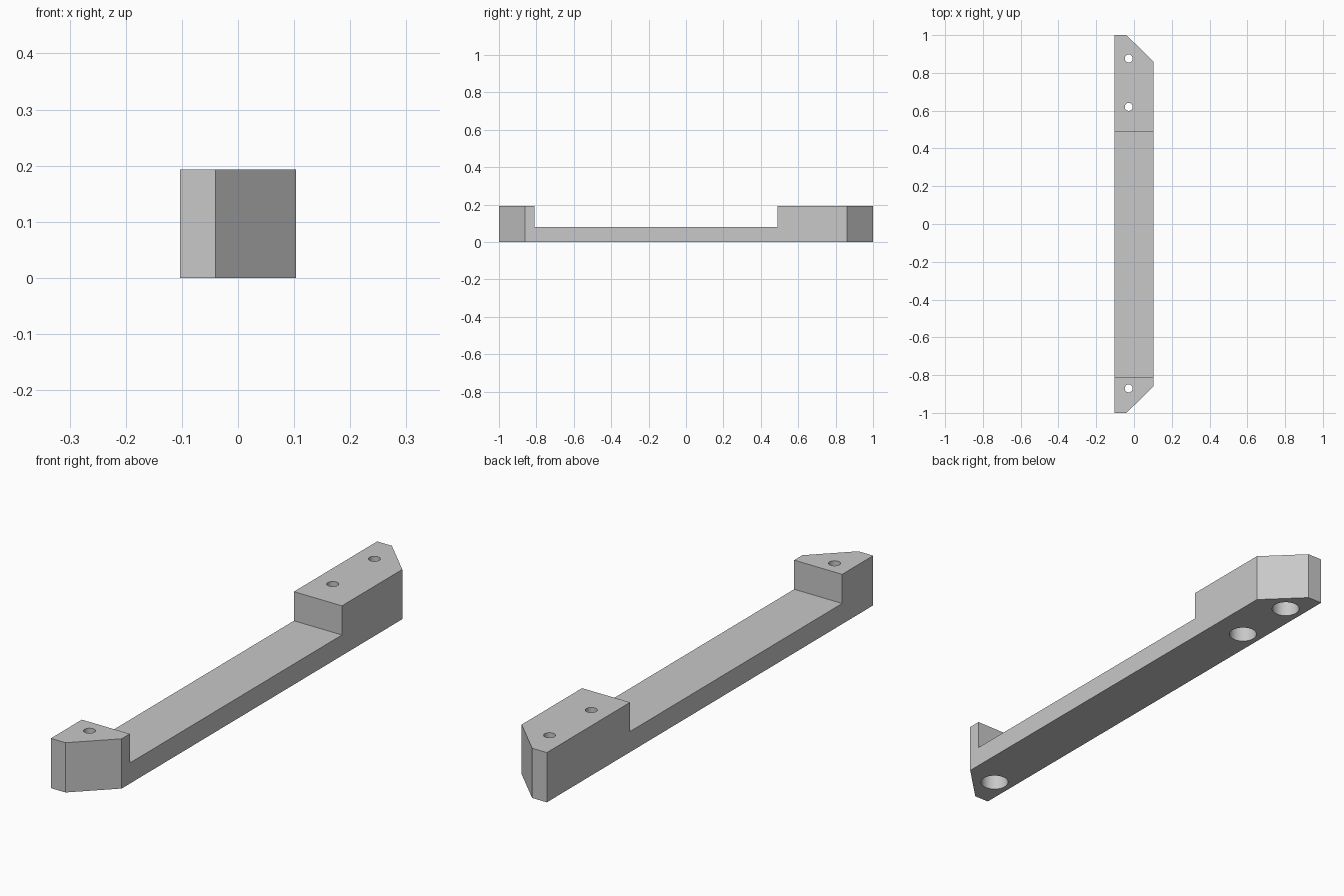
import bpy
import bmesh
from mathutils import Matrix, Vector

if "Cube" in bpy.data.objects:
    bpy.data.objects.remove(bpy.data.objects["Cube"], do_unlink=True)

HALF_W, HEIGHT, BAR = 0.103, 0.193, 0.08
STEP_FRONT, STEP_BACK = -0.81, 0.49
HOLE_X, HOLES_Y = -0.028, (-0.87, 0.62, 0.876)

grey = bpy.data.materials.new("light_grey")
grey.use_nodes = True
colour = (0.58, 0.58, 0.58, 1)
grey.diffuse_color = colour
grey.node_tree.nodes["Principled BSDF"].inputs["Base Color"].default_value = colour


def make_object(name, bm):
    bmesh.ops.recalc_face_normals(bm, faces=bm.faces)
    mesh = bpy.data.meshes.new(name)
    bm.to_mesh(mesh)
    bm.free()
    mesh.materials.append(grey)
    obj = bpy.data.objects.new(name, mesh)
    bpy.context.collection.objects.link(obj)
    return obj


def cylinder(name, radius, y, z0, z1):
    bm = bmesh.new()
    bmesh.ops.create_cone(bm, cap_ends=True, segments=48, radius1=radius, radius2=radius,
                          depth=z1 - z0, matrix=Matrix.Translation((HOLE_X, y, (z0 + z1) / 2)))
    return make_object(name, bm)


def cut(target, cutter):
    cutter.hide_render = True
    mod = target.modifiers.new(cutter.name, "BOOLEAN")
    mod.operation = "DIFFERENCE"
    mod.solver = "EXACT"
    mod.object = cutter
    bpy.context.view_layer.objects.active = target
    bpy.ops.object.modifier_apply(modifier=mod.name)
    bpy.data.objects.remove(cutter, do_unlink=True)


# Full-height body with two bevelled corners on one side
half = [(HALF_W, 0.86), (-0.04, 1), (-HALF_W, 1)]
outline = half + [(x, -y) for x, y in reversed(half)]
bm = bmesh.new()
base = bm.faces.new([bm.verts.new((x, y, 0)) for x, y in outline])
top = bmesh.ops.extrude_face_region(bm, geom=[base])["geom"]
bmesh.ops.translate(bm, vec=Vector((0, 0, HEIGHT)),
                    verts=[v for v in top if isinstance(v, bmesh.types.BMVert)])
handle = make_object("pull_handle", bm)

# Recess between the two mounting blocks
bm = bmesh.new()
bmesh.ops.create_cube(bm, size=1)
bmesh.ops.scale(bm, vec=(1, STEP_BACK - STEP_FRONT, 1), verts=bm.verts)
bmesh.ops.translate(bm, vec=(0, (STEP_FRONT + STEP_BACK) / 2, BAR + 0.5), verts=bm.verts)
cut(handle, make_object("recess_cutter", bm))

# Screw holes, with wide counterbores from below
for y in HOLES_Y:
    cut(handle, cylinder("counterbore_cutter", 0.052, y, -0.1, 0.12))
    cut(handle, cylinder("screw_hole_cutter", 0.021, y, 0.05, 0.3))

# Smooth bores, sharp block edges
bpy.ops.object.select_all(action="DESELECT")
handle.select_set(True)
bpy.context.view_layer.objects.active = handle
bpy.ops.object.shade_smooth_by_angle(angle=0.52)
